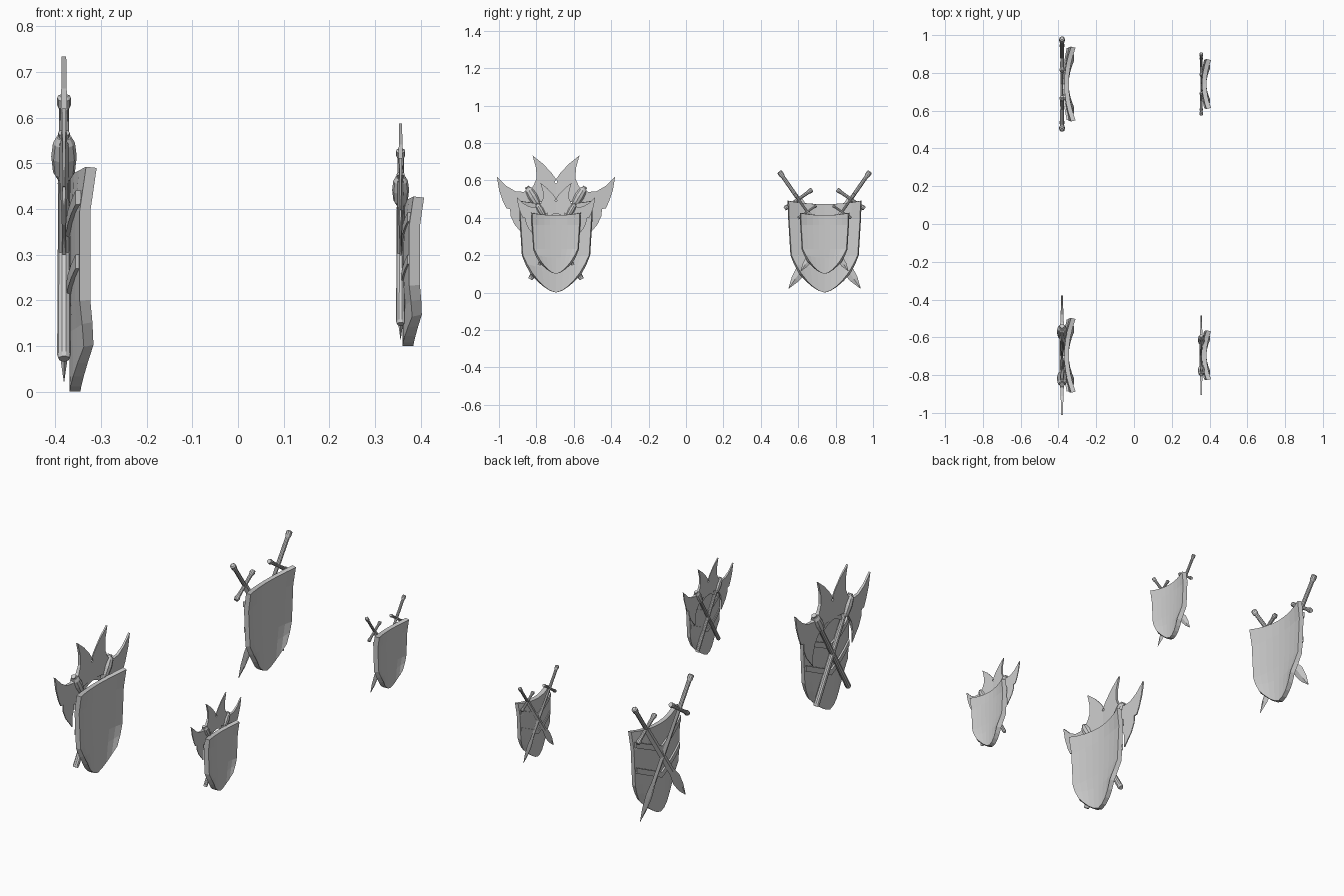
import bpy, bmesh, math
from mathutils import Matrix, Vector

cube = bpy.data.objects.get("Cube")
if cube:
    bpy.data.objects.remove(cube, do_unlink=True)

grey = bpy.data.materials.new("plain_grey")
grey.use_nodes = True
grey.diffuse_color = (0.6, 0.6, 0.6, 1)
grey.node_tree.nodes["Principled BSDF"].inputs["Base Color"].default_value = (0.6, 0.6, 0.6, 1)

PLANE_X = -0.381      # plane of the crossed weapons
SHIELD_X = -0.357     # middle of the shield wall


def finish(bm, name, place, thickness=0):
    """Move the mesh into place and turn it into an object."""
    bm.transform(place)
    bmesh.ops.recalc_face_normals(bm, faces=bm.faces)
    mesh = bpy.data.meshes.new(name)
    bm.to_mesh(mesh)
    bm.free()
    mesh.materials.append(grey)
    obj = bpy.data.objects.new(name, mesh)
    bpy.context.collection.objects.link(obj)
    if thickness:
        mod = obj.modifiers.new("Thickness", "SOLIDIFY")
        mod.thickness = thickness
        mod.offset = 0
    return obj


def loft(bm, rings, closed=True):
    """Join rows of points with quads; closed rows also get end caps."""
    rows = [[bm.verts.new(p) for p in ring] for ring in rings]
    n = len(rows[0])
    for a, b in zip(rows, rows[1:]):
        for i in range(n if closed else n - 1):
            j = (i + 1) % n
            bm.faces.new((a[i], a[j], b[j], b[i]))
    if closed:
        bm.faces.new(rows[0])
        bm.faces.new(rows[-1])


def lathe(name, profile, place, sides=10):
    """Turned part about local z, from (radius, height) pairs."""
    bm = bmesh.new()
    turn = [math.tau * i / sides for i in range(sides)]
    loft(bm, [[(r * math.cos(t), r * math.sin(t), h) for t in turn] for r, h in profile])
    return finish(bm, name, place)


def weapon_frame(centre, up, side):
    """Local x through the wall, y across the weapon, z towards its top."""
    d = Vector((0, *up)).normalized()
    p = Vector((0, -d.z, d.y))
    frame = Matrix(((1, 0, 0, PLANE_X),
                    (0, p.y, d.y, centre[0]),
                    (0, p.z, d.z, centre[1]),
                    (0, 0, 0, 1)))
    return Matrix.Diagonal((1, side, 1, 1)) @ frame


def shield(name, place):
    us = [i / 4 for i in range(-4, 5)]
    # half width, side bend, height across the row
    rows = [(0.195, 0.036, lambda u: 0.473 + 0.018 * u * u),
            (0.192, 0.022, lambda u: 0.395),
            (0.180, 0.022, lambda u: 0.2),
            (0.158, 0.027, lambda u: 0.13 + 0.02 * u * u),
            (0.130, 0.030, lambda u: 0.1 * abs(u) ** 1.6)]
    bm = bmesh.new()
    loft(bm, [[(SHIELD_X + bend * u * u, w * u, z(u)) for u in us]
              for w, bend, z in rows], closed=False)
    finish(bm, name + "_shield", place, 0.024)
    # raised chevron bands on the outer face
    for label, z0, w in (("lower", 0.185, 0.182), ("upper", 0.325, 0.19)):
        bm = bmesh.new()
        loft(bm, [[(SHIELD_X - 0.015 + 0.022 * u * u, w * u, z0 + 0.085 * abs(u) + h)
                   for u in us] for h in (0, 0.03)], closed=False)
        finish(bm, f"{name}_{label}_band", place, 0.012)


def sword(name, place):
    lathe(name + "_grip", [(0.011, 0), (0.011, 0.145), (0.015, 0.155),
                           (0.015, 0.175), (0.009, 0.18)], place)
    # guard with flared ends, lying across the sword
    half = [(0.009, 0), (0.01, 0.06), (0.014, 0.078), (0.011, 0.09)]
    profile = [(r, -h) for r, h in reversed(half)] + half[1:]
    lathe(name + "_guard", profile, place @ Matrix.Rotation(math.pi / 2, 4, "X"))
    # leaf-tipped blade with diamond section
    stations = [(0.018, 0), (0.02, -0.38), (0.031, -0.45), (0.022, -0.52), (0.001, -0.583)]
    bm = bmesh.new()
    loft(bm, [[(t, 0, h), (0, w, h), (-t, 0, h), (0, -w, h)]
              for w, h in stations for t in [min(0.008, w * 0.4)]])
    finish(bm, name + "_blade", place)


def axe(name, place):
    lathe(name + "_handle", [(0.012, -0.515), (0.015, -0.505), (0.014, -0.3),
                             (0.012, 0.05), (0.013, 0.06)], place)
    lathe(name + "_socket", [(0.016, -0.055), (0.024, -0.04), (0.028, 0),
                             (0.024, 0.035), (0.016, 0.05)], place)
    # one wing of the head, outlined as (across, along)
    wing = [(0, 0.04), (0.03, 0.045), (0.065, 0.07), (0.092, 0.118), (0.111, 0.188),
            (0.137, 0.12), (0.151, 0.055), (0.154, 0.015), (0.138, 0.004),
            (0.155, -0.03), (0.16, -0.08), (0.146, -0.165), (0.115, -0.11),
            (0.075, -0.07), (0.035, -0.05), (0, -0.045)]
    for label, flip in (("outer", 1), ("inner", -1)):
        bm = bmesh.new()
        loft(bm, [[(s * (0.011 - 0.055 * p), flip * p, h) for p, h in wing]
                  for s in (1, -1)])
        finish(bm, f"{name}_{label}_blade", place)


# two displays of each kind: a large one and a small one
for size, scale, x, z in (("large", 1, 0, 0), ("small", 0.664, 0.609, 0.1)):
    for kind, y in (("sword", 0.741), ("axe", -0.695)):
        base = Matrix.Translation((x, y, z)) @ Matrix.Scale(scale, 4)
        name = f"{size}_{kind}"
        shield(name, base)
        for label, side in (("first", 1), ("second", -1)):
            if kind == "sword":
                sword(f"{name}_{label}", base @ weapon_frame((-0.14, 0.5), (-0.57, 0.82), side))
            else:
                axe(f"{name}_{label}", base @ weapon_frame((-0.125, 0.515), (-0.51, 0.86), side))
